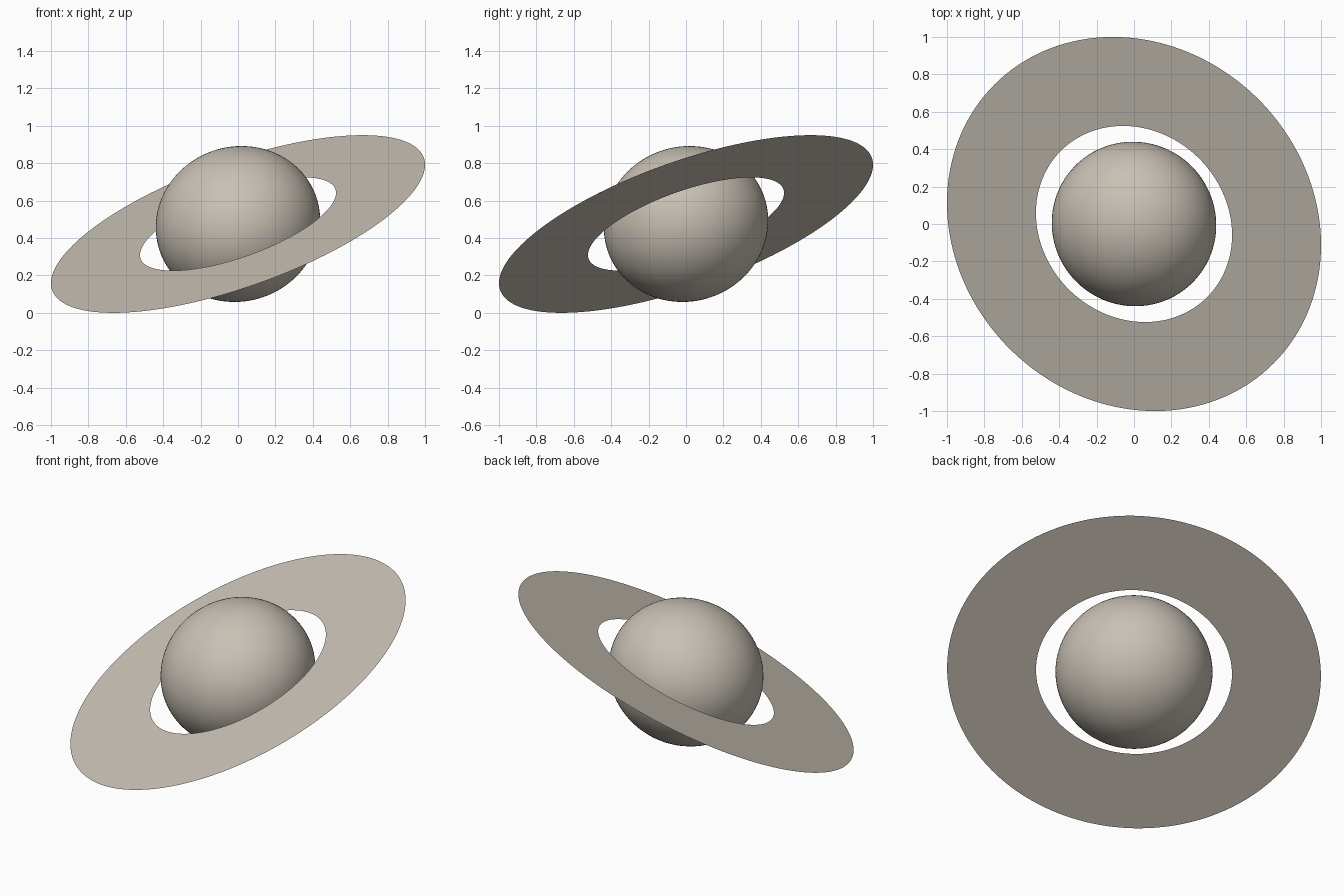
import bpy, bmesh, math
from mathutils import Vector, Matrix

if "Cube" in bpy.data.objects:
    bpy.data.objects.remove(bpy.data.objects["Cube"])

# Shared tilt axis and centre of the planet and its ring
AXIS = Vector((-0.3184, -0.3184, 0.893)).normalized()
TILT = Vector((0, 0, 1)).rotation_difference(AXIS).to_matrix().to_4x4()
CENTRE = Vector((0, 0, 0.475))
OUTER, INNER = 1.0549, 0.553
EQUATOR, POLE = 0.443, 0.41

stone = bpy.data.materials.new("warm grey")
stone.diffuse_color = (0.58, 0.53, 0.46, 1)
stone.use_nodes = True
stone.node_tree.nodes["Principled BSDF"].inputs["Base Color"].default_value = stone.diffuse_color


def add_part(name, bm):
    bm.transform(TILT)
    mesh = bpy.data.meshes.new(name)
    for f in bm.faces:
        f.smooth = True
    bm.to_mesh(mesh)
    bm.free()
    mesh.materials.append(stone)
    ob = bpy.data.objects.new(name, mesh)
    ob.location = CENTRE
    bpy.context.collection.objects.link(ob)
    return ob


# Planet: slightly flattened sphere
bm = bmesh.new()
bmesh.ops.create_uvsphere(bm, u_segments=96, v_segments=48, radius=1)
bm.transform(Matrix.Diagonal((EQUATOR, EQUATOR, POLE, 1)))
add_part("planet", bm)

# Ring: paper-thin flat annulus
bm = bmesh.new()
N = 160


def circle(r):
    return [bm.verts.new((r * math.cos(2 * math.pi * i / N),
                          r * math.sin(2 * math.pi * i / N), 0)) for i in range(N)]


inner, outer = circle(INNER), circle(OUTER)
for i in range(N):
    j = (i + 1) % N
    bm.faces.new((inner[i], outer[i], outer[j], inner[j]))
bm.normal_update()
add_part("ring", bm)
